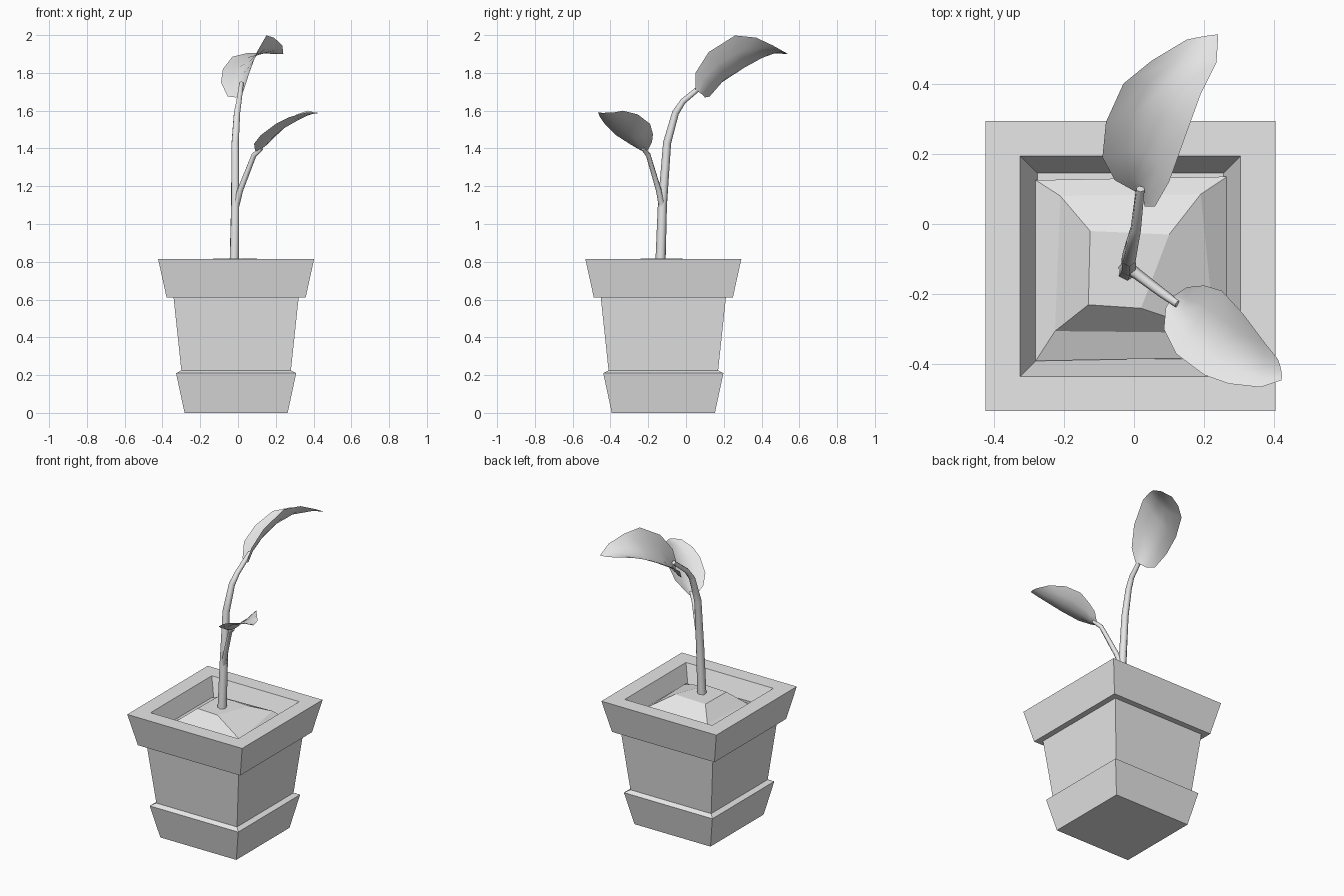
import bpy
import bmesh
from mathutils import Vector

if "Cube" in bpy.data.objects:
    bpy.data.objects.remove(bpy.data.objects["Cube"], do_unlink=True)

CX, CY = -0.01, -0.12  # centre of the pot

grey = bpy.data.materials.new("plain_grey")
grey.use_nodes = True
grey.diffuse_color = (0.8, 0.8, 0.8, 1)
grey.node_tree.nodes["Principled BSDF"].inputs["Base Color"].default_value = (0.8, 0.8, 0.8, 1)


def finish(name, bm, smooth):
    bmesh.ops.recalc_face_normals(bm, faces=bm.faces)
    mesh = bpy.data.meshes.new(name)
    bm.to_mesh(mesh)
    bm.free()
    mesh.materials.append(grey)
    for p in mesh.polygons:
        p.use_smooth = smooth
    obj = bpy.data.objects.new(name, mesh)
    bpy.context.collection.objects.link(obj)
    return obj


def loft(name, rings, smooth=False, cap_start=True, cap_end=True):
    """Skin a list of equal-sized closed rings of points."""
    bm = bmesh.new()
    loops = [[bm.verts.new(p) for p in ring] for ring in rings]
    n = len(loops[0])
    for a, b in zip(loops, loops[1:]):
        for i in range(n):
            j = (i + 1) % n
            bm.faces.new((a[i], a[j], b[j], b[i]))
    if cap_start:
        bm.faces.new(loops[0])
    if cap_end:
        bm.faces.new(loops[-1])
    return finish(name, bm, smooth)


def square(half, z):
    return [(CX + sx * half, CY + sy * half, z)
            for sx, sy in ((-1, -1), (1, -1), (1, 1), (-1, 1))]


# Square pot: foot band, tapering body, rim and hollow mouth
profile = [(0.273, 0), (0.318, 0.21), (0.29, 0.225), (0.331, 0.61),
           (0.368, 0.61), (0.413, 0.815), (0.314, 0.815), (0.265, 0.69)]
loft("pot", [square(h, z) for h, z in profile])

# Uneven mound of soil
edge = [(-0.28, -0.39, 0.71), (0.265, -0.38, 0.71), (0.265, 0.135, 0.71), (-0.28, 0.125, 0.71)]
shoulder = [(-0.225, -0.305, 0.74), (0.23, -0.31, 0.74), (0.19, 0.085, 0.765), (-0.21, 0.08, 0.75)]
crown = [(-0.13, -0.23, 0.817), (0.02, -0.24, 0.817), (0.1, -0.03, 0.817), (-0.125, -0.02, 0.817)]
loft("soil", [edge, shoulder, crown], cap_start=False)


# Stems: tapering tubes along a path
def stem(name, path, r0, r1):
    curve = bpy.data.curves.new(name, "CURVE")
    curve.dimensions = "3D"
    curve.bevel_depth = 1
    curve.bevel_resolution = 1
    curve.use_fill_caps = True
    spline = curve.splines.new("POLY")
    spline.points.add(len(path) - 1)
    for i, (pt, p) in enumerate(zip(spline.points, path)):
        pt.co = (*p, 1)
        pt.radius = r0 + (r1 - r0) * i / (len(path) - 1)
    spline.use_smooth = True
    curve.materials.append(grey)
    obj = bpy.data.objects.new(name, curve)
    bpy.context.collection.objects.link(obj)
    bpy.ops.object.select_all(action="DESELECT")
    obj.select_set(True)
    bpy.context.view_layer.objects.active = obj
    bpy.ops.object.convert(target="MESH")
    bpy.ops.object.shade_smooth_by_angle(angle=1.1)


stem("main_stem", [(-0.02, -0.135, 0.8), (-0.015, -0.125, 1.1), (-0.015, -0.1, 1.43),
                   (-0.005, -0.055, 1.59), (0.005, -0.015, 1.65), (0.018, 0.1, 1.745)], 0.027, 0.013)
stem("side_stem", [(-0.015, -0.125, 1.08), (0.012, -0.145, 1.18),
                   (0.085, -0.2, 1.365), (0.125, -0.228, 1.4)], 0.018, 0.011)


# Leaves: thin cupped sheets, each row is left edge, midrib, right edge
def leaf(name, rows):
    bm = bmesh.new()
    grid = []
    for left, mid, right in rows:
        l, m, r = Vector(left), Vector(mid), Vector(right)
        # quadratic section through the three points
        section = []
        for k in range(5):
            t = k / 4
            section.append(l * (1 - t) * (1 - 2 * t) + m * 4 * t * (1 - t) + r * t * (2 * t - 1))
        grid.append([bm.verts.new(p) for p in section])
    for a, b in zip(grid, grid[1:]):
        for k in range(4):
            bm.faces.new((a[k], a[k + 1], b[k + 1], b[k]))
    finish(name, bm, True)


leaf("upper_leaf", [
    ((-0.01, 0.1, 1.67), (0.02, 0.08, 1.69), (0.03, 0.05, 1.71)),
    ((-0.055, 0.125, 1.675), (0.02, 0.12, 1.74), (0.06, 0.05, 1.8)),
    ((-0.09, 0.19, 1.75), (0.03, 0.2, 1.8), (0.1, 0.12, 1.91)),
    ((-0.08, 0.29, 1.82), (0.06, 0.31, 1.86), (0.15, 0.26, 1.998)),
    ((-0.03, 0.4, 1.885), (0.1, 0.4, 1.895), (0.19, 0.37, 1.987)),
    ((0.05, 0.465, 1.905), (0.17, 0.47, 1.91), (0.235, 0.46, 1.945)),
    ((0.15, 0.525, 1.905), (0.2, 0.535, 1.9), (0.24, 0.54, 1.9))])

leaf("lower_leaf", [
    ((0.09, -0.24, 1.39), (0.105, -0.215, 1.385), (0.12, -0.2, 1.395)),
    ((0.085, -0.3, 1.425), (0.14, -0.245, 1.41), (0.15, -0.18, 1.435)),
    ((0.12, -0.37, 1.47), (0.18, -0.28, 1.455), (0.2, -0.175, 1.475)),
    ((0.2, -0.43, 1.53), (0.24, -0.33, 1.505), (0.25, -0.19, 1.53)),
    ((0.27, -0.455, 1.565), (0.31, -0.37, 1.545), (0.31, -0.255, 1.58)),
    ((0.36, -0.465, 1.59), (0.37, -0.41, 1.575), (0.37, -0.335, 1.6)),
    ((0.42, -0.445, 1.585), (0.42, -0.42, 1.59), (0.41, -0.385, 1.59))])
